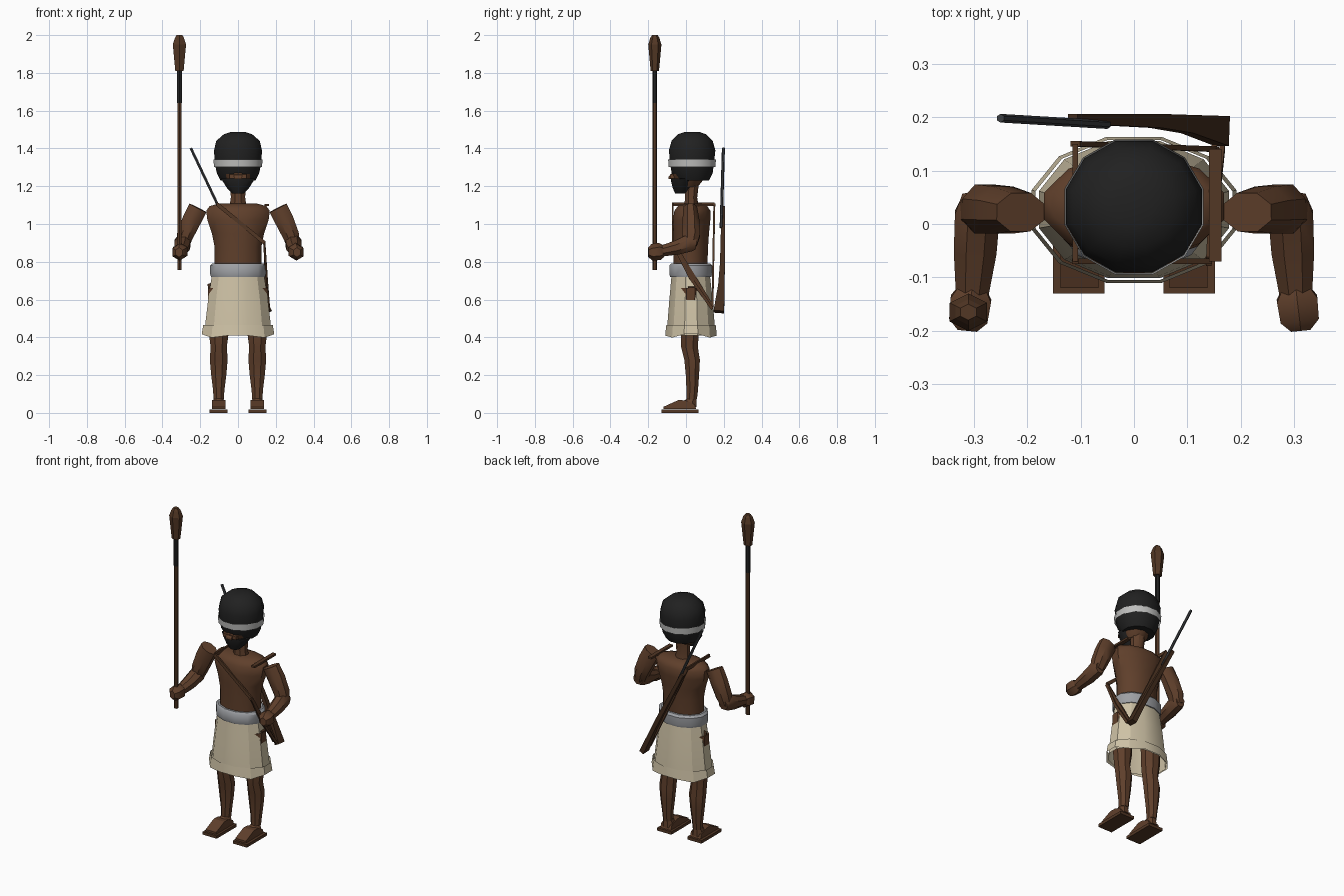
import bpy, bmesh, math
from mathutils import Vector


def material(name, rgb):
    m = bpy.data.materials.new(name)
    m.diffuse_color = (*rgb, 1)
    return m


SKIN = material("skin brown", (0.115, 0.050, 0.024))
WOOD = material("wood brown", (0.085, 0.038, 0.018))
STOCK = material("dark wood", (0.055, 0.025, 0.012))
BLACK = material("black", (0.015, 0.015, 0.015))
METAL = material("gun metal", (0.045, 0.048, 0.052))
CREAM = material("cream cloth", (0.62, 0.54, 0.38))
BAND = material("light grey", (0.52, 0.52, 0.51))
BELT = material("belt grey", (0.34, 0.35, 0.37))


def skin_rings(name, rings, mat, caps=True, smooth=40):
    """Join a list of point rings into one surface."""
    bm = bmesh.new()
    vs = [[bm.verts.new(p) for p in r] for r in rings]
    n = len(vs[0])
    for a, b in zip(vs, vs[1:]):
        for i in range(n):
            j = (i + 1) % n
            bm.faces.new((a[i], a[j], b[j], b[i]))
    if caps:
        bm.faces.new(vs[0][::-1])
        bm.faces.new(vs[-1])
    bmesh.ops.recalc_face_normals(bm, faces=bm.faces)
    me = bpy.data.meshes.new(name)
    bm.to_mesh(me)
    bm.free()
    me.materials.append(mat)
    ob = bpy.data.objects.new(name, me)
    bpy.context.collection.objects.link(ob)
    if smooth:
        bpy.ops.object.select_all(action='DESELECT')
        ob.select_set(True)
        bpy.context.view_layer.objects.active = ob
        bpy.ops.object.shade_smooth_by_angle(angle=math.radians(smooth))
    return ob


def loft(name, rows, mat, n=12, x=0, caps=True, smooth=40):
    """Stack level ellipses: rows of (z, half width, front y, back y)."""
    rings = []
    for z, rx, y0, y1 in rows:
        rings.append([(x + rx * math.cos(2 * math.pi * (i + .5) / n) / math.cos(math.pi / n),
                       (y0 + y1) / 2 + (y1 - y0) / 2 * math.sin(2 * math.pi * (i + .5) / n),
                       z) for i in range(n)])
    return skin_rings(name, rings, mat, caps, smooth)


def tube(name, pts, radii, mat, n=6, up=(0, 1, 0), smooth=40):
    """Sweep a section along points; radii are (side, up) pairs."""
    pts = [Vector(p) for p in pts]
    rings = []
    for k, p in enumerate(pts):
        t = (pts[min(k + 1, len(pts) - 1)] - pts[max(k - 1, 0)]).normalized()
        side = t.cross(Vector(up)).normalized()
        u = side.cross(t)
        a, b = radii[k]
        f = 1 / math.cos(math.pi / n)
        rings.append([p + f * (side * a * math.cos(q) + u * b * math.sin(q))
                      for q in (2 * math.pi * (i + .5) / n for i in range(n))])
    return skin_rings(name, rings, mat, True, smooth)


def profile_block(name, outline, x0, x1, mat):
    """Extrude a (y, z) outline across x."""
    return skin_rings(name, [[(x, y, z) for y, z in outline] for x in (x0, x1)], mat, smooth=0)


# Torso and neck
loft("torso", [(0.74, 0.125, -0.07, 0.115), (0.88, 0.124, -0.07, 0.12),
               (0.95, 0.138, -0.072, 0.125), (1.02, 0.162, -0.072, 0.132),
               (1.07, 0.168, -0.065, 0.132), (1.095, 0.15, -0.045, 0.115),
               (1.108, 0.10, -0.01, 0.085)], SKIN)
loft("neck", [(1.09, 0.045, -0.012, 0.07), (1.14, 0.038, -0.008, 0.062),
              (1.25, 0.042, -0.01, 0.075)], SKIN, n=8)

# Head, hair, beard and headband
loft("hair", [(1.23, 0.092, -0.055, 0.125), (1.27, 0.112, -0.08, 0.145),
              (1.32, 0.123, -0.088, 0.152), (1.39, 0.127, -0.095, 0.16),
              (1.44, 0.115, -0.08, 0.145), (1.475, 0.075, -0.045, 0.11),
              (1.488, 0.035, -0.005, 0.07)], BLACK)
loft("face", [(1.195, 0.05, -0.05, 0.06), (1.225, 0.07, -0.07, 0.085),
              (1.265, 0.09, -0.082, 0.10)], SKIN, n=10)
loft("beard", [(1.162, 0.03, -0.058, 0.0), (1.19, 0.058, -0.07, 0.03),
               (1.225, 0.08, -0.079, 0.045), (1.24, 0.09, -0.08, 0.06)], BLACK, n=10)
loft("headband", [(1.302, 0.127, -0.096, 0.16), (1.342, 0.130, -0.099, 0.163)],
     BAND, caps=False)
profile_block("nose", [(-0.07, 1.275), (-0.092, 1.25), (-0.094, 1.238), (-0.07, 1.238)],
              -0.02, 0.02, SKIN)
profile_block("cheek_strip", [(-0.05, 1.268), (-0.084, 1.262), (-0.084, 1.242), (-0.05, 1.242)],
              -0.045, 0.045, SKIN)

# Belt, skirt and hem
loft("belt", [(0.72, 0.143, -0.088, 0.138), (0.733, 0.147, -0.092, 0.142),
              (0.78, 0.147, -0.092, 0.142), (0.792, 0.135, -0.082, 0.13)], BELT)
skirt = loft("skirt", [(0.41, 0.178, -0.106, 0.16), (0.48, 0.172, -0.102, 0.155),
                       (0.60, 0.158, -0.092, 0.145), (0.73, 0.138, -0.08, 0.13)],
             CREAM, caps=False, smooth=25)
hem = loft("hem", [(0.408, 0.192, -0.115, 0.168), (0.465, 0.184, -0.109, 0.162)],
           CREAM, caps=False, smooth=25)
for v in hem.data.vertices:
    # gently uneven lower edge
    if v.co.z < 0.43:
        v.co.z += 0.012 * math.cos(4 * math.atan2(v.co.y - 0.027, v.co.x))

for s, side in ((-1, "right"), (1, "left")):
    # Leg
    loft(side + "_leg", [(0.07, 0.027, 0.0, 0.06), (0.12, 0.03, 0.0, 0.066),
                         (0.20, 0.040, -0.004, 0.072), (0.28, 0.047, -0.012, 0.077),
                         (0.35, 0.043, -0.03, 0.066), (0.42, 0.052, -0.03, 0.072),
                         (0.66, 0.058, -0.035, 0.085)], SKIN, n=8, x=s * 0.102)
    # Foot and sandal sole
    profile_block(side + "_foot", [(-0.12, 0.02), (-0.12, 0.032), (-0.04, 0.068),
                                   (0.0, 0.066), (0.045, 0.045), (0.055, 0.02)],
                  s * 0.066, s * 0.138, SKIN)
    loft(side + "_ankle", [(0.03, 0.036, -0.02, 0.06), (0.062, 0.03, -0.015, 0.058),
                           (0.075, 0.024, 0.0, 0.055)], SKIN, n=8, x=s * 0.102)
    profile_block(side + "_sole", [(-0.13, 0), (-0.13, 0.018), (0.065, 0.018), (0.065, 0)],
                  s * 0.055, s * 0.152, WOOD)
    # Small knot poking through the skirt side
    tube(side + "_hip_knot", [(s * 0.12, 0.03, 0.655), (s * 0.157, 0.028, 0.65)],
         [(0.02, 0.014), (0.016, 0.01)], STOCK, n=3, smooth=0)
    # Arm
    tube(side + "_upper_arm", [(s * 0.212, 0.022, 1.085), (s * 0.245, 0.026, 1.02),
                               (s * 0.28, 0.028, 0.94), (s * 0.293, 0.022, 0.89)],
         [(0.05, 0.036), (0.05, 0.044), (0.044, 0.046), (0.035, 0.036)], SKIN, n=8)
    tube(side + "_forearm", [(s * 0.293, 0.055, 0.895), (s * 0.293, 0.02, 0.90),
                             (s * 0.297, -0.05, 0.875), (s * 0.303, -0.135, 0.855)],
         [(0.028, 0.03), (0.042, 0.046), (0.04, 0.038), (0.03, 0.028)],
         SKIN, n=8, up=(0, 0, 1))
    # Fist
    tube(side + "_fist", [(s * 0.303, -0.12, 0.857), (s * 0.305, -0.14, 0.855),
                          (s * 0.31, -0.18, 0.85), (s * 0.312, -0.2, 0.85)],
         [(0.026, 0.028), (0.038, 0.04), (0.036, 0.038), (0.018, 0.022)],
         SKIN, n=6, up=(0, 0, 1))

# Spear
SX, SY = -0.31, -0.165


def spear_part(name, rows, mat):
    loft(name, [(z, r, SY - r, SY + r) for z, r in rows], mat, n=6, x=SX, smooth=0)


spear_part("spear_shaft", [(0.757, 0.0115), (1.64, 0.0115)], WOOD)
spear_part("spear_collar", [(1.64, 0.0125), (1.815, 0.0125)], BLACK)
spear_part("spear_head", [(1.81, 0.022), (1.95, 0.035), (1.985, 0.024), (2.0, 0.015)], WOOD)

# Rifle slung on the back
tube("rifle_barrel", [(-0.25, 0.198, 1.402), (-0.05, 0.186, 0.98)],
     [(0.007, 0.007)] * 2, METAL, n=6)
tube("rifle_stock", [(-0.115, 0.197, 1.09), (0.04, 0.193, 0.79),
                     (0.10, 0.187, 0.67), (0.165, 0.174, 0.535)],
     [(0.010, 0.009), (0.013, 0.013), (0.013, 0.017), (0.015, 0.028)], STOCK, n=4, smooth=0)

# Shoulder sling, one straight strap per run
corners = [(-0.11, 0.15, 1.105), (-0.11, -0.07, 1.105), (0.14, -0.07, 0.90),
           (0.15, 0.14, 0.56), (-0.11, 0.15, 1.105)]
for k, up in enumerate(((1, 0, 0), (0, 1, 0), (1, 0, 0), (0, 1, 0))):
    tube("sling_%d" % (k + 1), corners[k:k + 2], [(0.010, 0.005)] * 2, WOOD, n=4, up=up, smooth=0)
tube("shoulder_bar", [(0.152, 0.14, 1.10), (0.152, -0.07, 1.10)],
     [(0.012, 0.006)] * 2, WOOD, n=4, up=(0, 0, 1), smooth=0)
# Strap hanging down the left side
tube("side_strap", [(0.14, -0.07, 0.90), (0.152, 0.02, 0.72), (0.165, 0.14, 0.55)],
     [(0.008, 0.005)] * 3, WOOD, n=4, up=(1, 0, 0), smooth=0)
